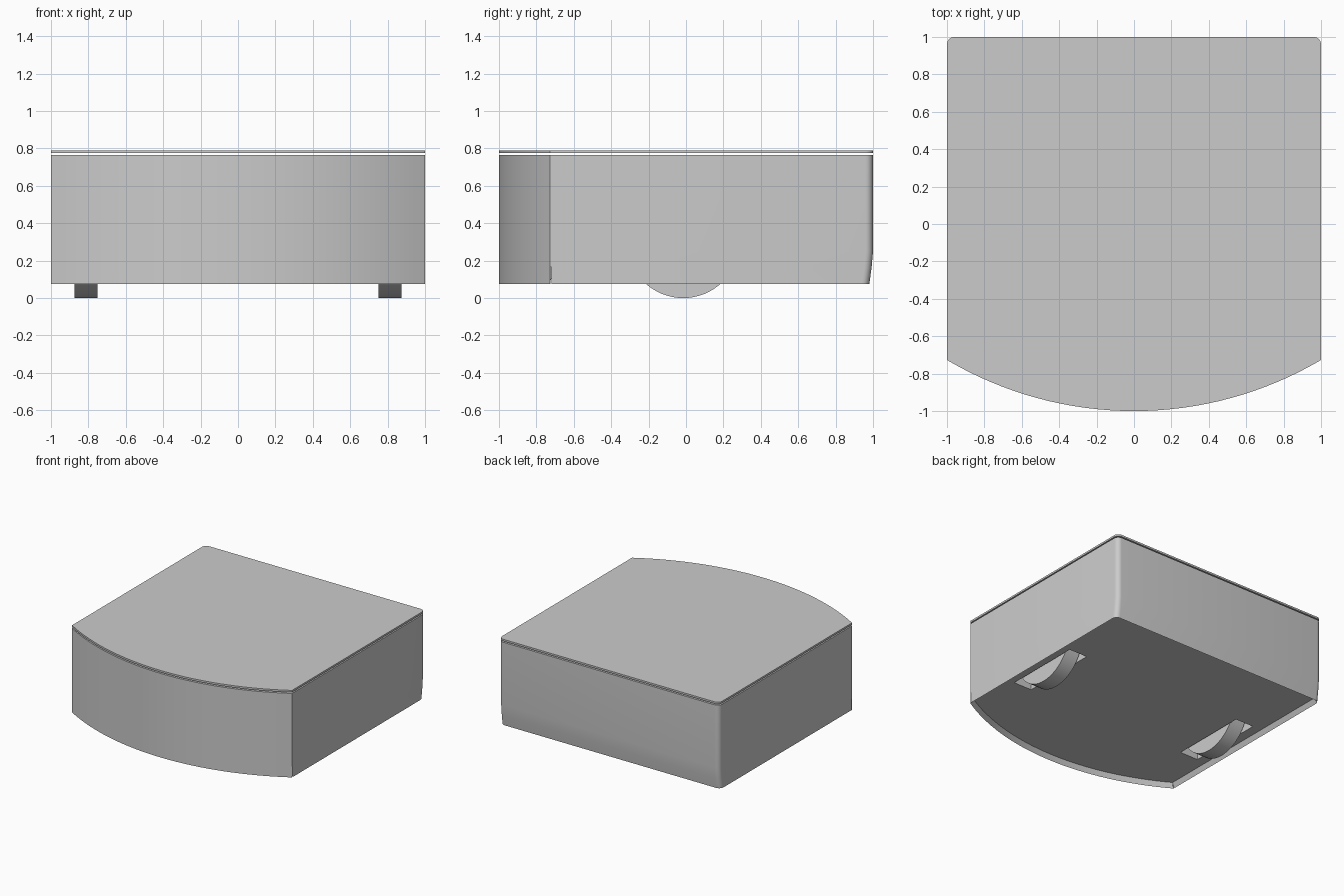
import bpy, bmesh, math
from mathutils import Matrix

if "Cube" in bpy.data.objects:
    bpy.data.objects.remove(bpy.data.objects["Cube"], do_unlink=True)

grey = bpy.data.materials.new("plain grey")
grey.use_nodes = True
grey.diffuse_color = (0.6, 0.6, 0.6, 1)
grey.node_tree.nodes["Principled BSDF"].inputs["Base Color"].default_value = (0.6, 0.6, 0.6, 1)

FRONT_CORNER = -0.727
BACK_RADIUS = 0.04


def finish(name, bm):
    bmesh.ops.recalc_face_normals(bm, faces=bm.faces)
    mesh = bpy.data.meshes.new(name)
    bm.to_mesh(mesh)
    bm.free()
    obj = bpy.data.objects.new(name, mesh)
    bpy.context.collection.objects.link(obj)
    mesh.materials.append(grey)
    return obj


def smooth(obj):
    bpy.ops.object.select_all(action="DESELECT")
    obj.select_set(True)
    bpy.context.view_layer.objects.active = obj
    bpy.ops.object.shade_smooth_by_angle(angle=math.radians(28))


def outline():
    """Bowed front, straight sides and rounded back corners."""
    sag = 1 + FRONT_CORNER
    radius = (1 + sag * sag) / (2 * sag)
    half = math.asin(1 / radius)
    pts = []
    for i in range(33):
        a = half * (i / 16 - 1)
        pts.append((radius * math.sin(a), radius - 1 - radius * math.cos(a)))
    c = 1 - BACK_RADIUS
    for side, start in ((1, 0), (-1, 90)):
        for i in range(7):
            a = math.radians(start + i * 15)
            pts.append((side * c + BACK_RADIUS * math.cos(a), c + BACK_RADIUS * math.sin(a)))
    return pts


def stack(layers):
    """Solid through outline copies; each layer is (height, back pull-in)."""
    bm = bmesh.new()
    rings = [[bm.verts.new((x, y - pull * (y > 0.9), z)) for x, y in outline()]
             for z, pull in layers]
    bottom = bm.faces.new(rings[0])
    bm.faces.new(rings[-1])
    for low, high in zip(rings, rings[1:]):
        for i in range(len(low)):
            j = (i + 1) % len(low)
            bm.faces.new((low[i], low[j], high[j], high[i]))
    bmesh.ops.recalc_face_normals(bm, faces=bm.faces)
    return bm, bottom


def box(bm, x, y, z):
    size = [b - a for a, b in (x, y, z)]
    mid = [(a + b) / 2 for a, b in (x, y, z)]
    bmesh.ops.create_cube(bm, size=1, matrix=Matrix.Translation(mid) @ Matrix.Diagonal((*size, 1)))


# Body with a recessed underside
bm, bottom = stack([(0.075, 0.02), (0.16, 0.008), (0.25, 0), (0.765, 0)])
bmesh.ops.inset_region(bm, faces=[bottom], thickness=0.02, use_even_offset=True)
bmesh.ops.translate(bm, verts=list(bottom.verts), vec=(0, 0, 0.04))
body = finish("body", bm)

# Wheel wells and the small slits behind the front corners
bm = bmesh.new()
for s in (-1, 1):
    box(bm, sorted((s * 0.735, s * 0.9)), (-0.33, 0.32), (0.05, 0.66))
    box(bm, sorted((s * 0.985, s * 1.05)), (-0.724, -0.718), (0.05, 0.165))
cutter = finish("well_cutter", bm)
cutter.hide_render = True
cut = body.modifiers.new("wells", "BOOLEAN")
cut.operation = "DIFFERENCE"
cut.object = cutter
bpy.context.view_layer.objects.active = body
bpy.ops.object.modifier_apply(modifier=cut.name)
bpy.data.objects.remove(cutter, do_unlink=True)
smooth(body)

# Lid plate above a narrow gap
bm, _ = stack([(0.775, 0), (0.79, 0)])
smooth(finish("lid", bm))

# Wheels
for side, s in (("left", 1), ("right", -1)):
    bm = bmesh.new()
    place = Matrix.Translation((s * 0.8125, -0.015, 0.3)) @ Matrix.Rotation(math.pi / 2, 4, "Y")
    bmesh.ops.create_cone(bm, cap_ends=True, segments=64, radius1=0.3, radius2=0.3,
                          depth=0.125, matrix=place)
    smooth(finish(side + "_wheel", bm))
